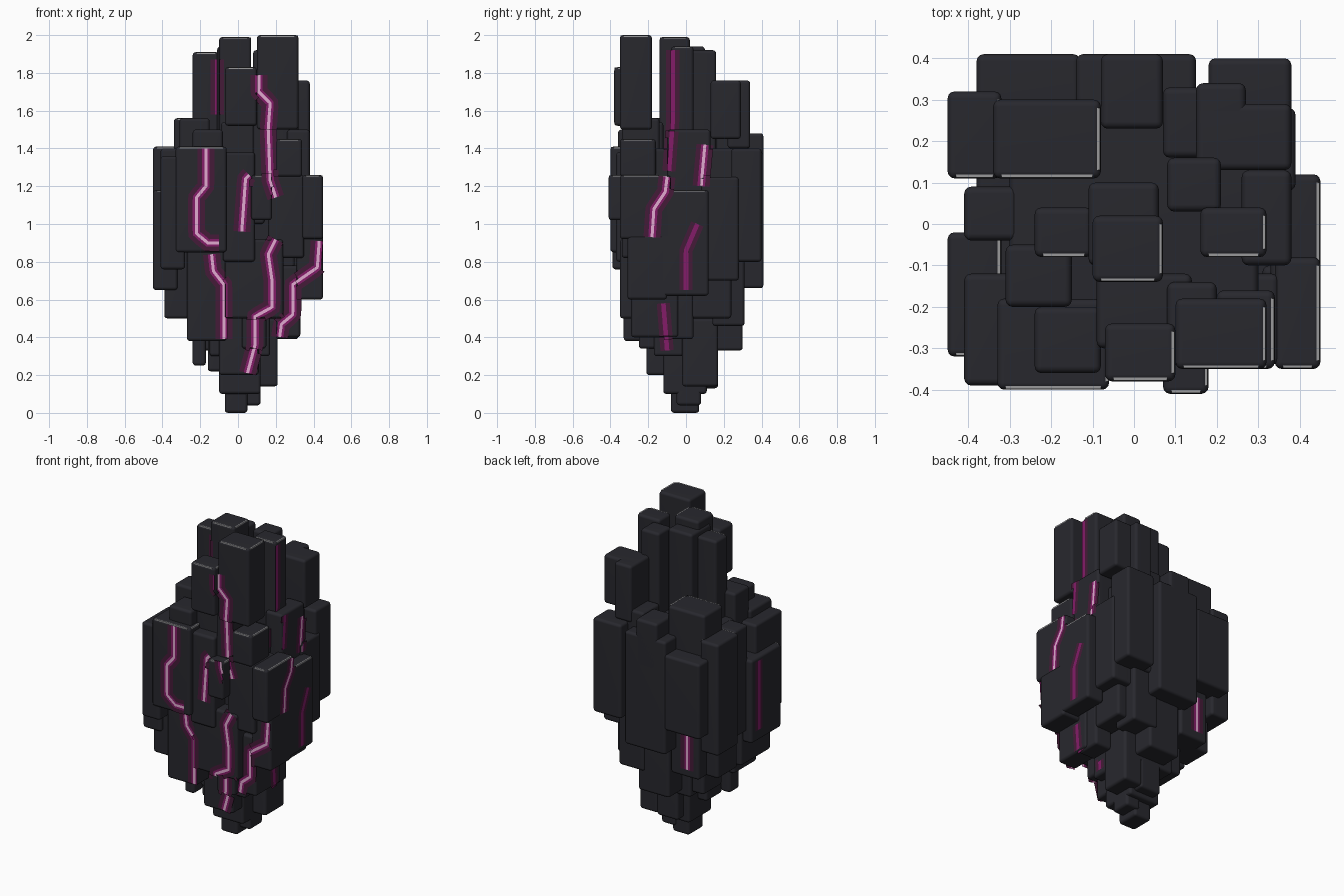
import bpy, bmesh, math
from mathutils import Vector

cube = bpy.data.objects.get("Cube")
if cube:
    bpy.data.objects.remove(cube, do_unlink=True)


def material(name, rgb):
    mat = bpy.data.materials.new(name)
    mat.use_nodes = True
    mat.diffuse_color = (*rgb, 1)
    mat.node_tree.nodes["Principled BSDF"].inputs["Base Color"].default_value = (*rgb, 1)
    return mat


stone = material("dark stone", (.021, .021, .027))
worn_edge = material("worn edge", (.32, .32, .33))
halo = material("dim purple halo", (.06, .011, .04))
glow = material("magenta glow", (.23, .012, .14))
core = material("pale pink core", (.75, .4, .63))
solids = []


def add_object(name, bm, mats):
    mesh = bpy.data.meshes.new(name)
    bm.to_mesh(mesh)
    bm.free()
    for mat in mats:
        mesh.materials.append(mat)
    obj = bpy.data.objects.new(name, mesh)
    bpy.context.collection.objects.link(obj)
    return obj


def box_mesh(low, high):
    bm = bmesh.new()
    bmesh.ops.create_cube(bm, size=1)
    for v in bm.verts:
        v.co = [l + (c + .5) * (h - l) for c, l, h in zip(v.co, low, high)]
    return bm


def block(name, x0, x1, y0, y1, z0, z1, worn=False):
    """Rounded stone column; bounds are in hundredths of a unit."""
    low, high = Vector((x0, y0, z0)) / 100, Vector((x1, y1, z1)) / 100
    bm = box_mesh(low, high)
    bmesh.ops.bevel(bm, geom=bm.edges[:], offset=.017, segments=3,
                    profile=.5, affect='EDGES')
    obj = add_object(name, bm, [stone])
    solids.append((low, high))
    bpy.ops.object.select_all(action='DESELECT')
    obj.select_set(True)
    bpy.context.view_layer.objects.active = obj
    bpy.ops.object.shade_smooth_by_angle(angle=math.radians(50))
    obj.modifiers.new("flat panels", 'WEIGHTED_NORMAL').keep_sharp = True
    if worn:
        t, inset = .009, .02
        add_object(name + "_worn_front", box_mesh(
            (low.x + inset, low.y + .002, high.z - t), (high.x - inset, low.y + t, high.z - .002)), [worn_edge])
        add_object(name + "_worn_side", box_mesh(
            (high.x - t, low.y + inset, high.z - t), (high.x - .002, high.y - inset, high.z - .002)), [worn_edge])


def surface(axis, sign, u, z):
    """Outermost block face at a point seen along the given axis."""
    other = 1 - axis
    hits = [(high if sign > 0 else low)[axis] for low, high in solids
            if low[other] < u < high[other] and low.z < z < high.z]
    return max(hits, key=lambda d: d * sign) if hits else None


def vein(name, axis, sign, path, bright=True):
    """Thin ribbon in coloured bands lying on the blocks, path in hundredths."""
    corners = [Vector(p) / 100 for p in path]
    pts = []
    for a, b in zip(corners, corners[1:]):
        n = max(2, round((b - a).length / .02))
        pts += [a.lerp(b, i / n) for i in range(n)]
    pts.append(corners[-1])
    sides = []
    for i in range(len(pts)):
        d = (pts[min(i + 1, len(pts) - 1)] - pts[max(i - 1, 0)]).normalized()
        sides.append(Vector((-d.y, d.x)))
    edges = (-.045, -.02, -.008, .008, .02, .045) if bright else (-.035, -.012, .012, .035)
    bands = (0, 1, 2, 1, 0) if bright else (0, 1, 0)
    bm = bmesh.new()
    for i in range(len(pts) - 1):
        for k, band in enumerate(bands):
            quad = [pts[j] + sides[j] * edges[e]
                    for j, e in ((i, k), (i, k + 1), (i + 1, k + 1), (i + 1, k))]
            mid = sum(quad, Vector((0, 0))) / 4
            depth = surface(axis, sign, mid.x, mid.y)
            if depth is None:
                continue
            depth += sign * .003
            face = bm.faces.new([bm.verts.new((q.x, depth, q.y) if axis else (depth, q.x, q.y))
                                 for q in quad])
            face.material_index = band
            face.normal_update()
            if face.normal[axis] * sign < 0:
                face.normal_flip()
    add_object(name, bm, [halo, glow, core])


# Crown spires
block("front_spire", 10, 32, -35, -18, 150, 200, True)
block("front_step", -7, 10, -38, -24, 152, 183, True)
block("centre_spire", -10, 7, -14, 2, 110, 199, True)
block("centre_spire_back", -11, 6, -10, 10, 110, 194)
block("right_spire", -24, -10, -8, 4, 110, 191, True)
block("left_spire", 16, 32, -8, 4, 110, 194, True)
block("rear_spire", 8, 21, 3, 16, 110, 192)
block("left_shoulder", 26, 38, -10, 13, 108, 150)
block("rear_left_shoulder", 15, 38, 13, 29, 145, 176)
block("rear_left_shoulder_step", 15, 27, 22, 34, 140, 176)
block("rear_right_shoulder", -34, -8, 11, 30, 90, 156, True)
block("front_right_stub", -31, -15, -20, -5, 100, 156)
block("front_right_tower", -24, -8, -36, -20, 110, 150)
block("front_spire_root", 8, 20, -34, -14, 112, 156)
block("front_centre_root", -9, 14, -30, -12, 100, 154)

# Thick core that narrows downward
block("core_upper", -30, 30, -26, 28, 70, 140)
block("core_middle", -25, 25, -24, 26, 50, 100)
block("core_lower", -15, 17, -17, 17, 30, 70)
block("core_foot", -10, 12, -12, 11, 10, 45)
block("foot_tip", -7, 5, -8, 7, 0, 25)
block("foot_tip_left", 2, 12, -5, 8, 4, 30)

# Front plates
block("front_right_plate", -33, -6, -40, -18, 85, 141, True)
block("front_right_corner", -41, -28, -39, -12, 76, 136)
block("front_right_lower", -27, -6, -33, -10, 38, 88)
block("front_right_lower_side", -39, -24, -30, 0, 50, 90)
block("front_centre_plate", -8, 9, -37, -20, 80, 138)
block("front_centre_block", 7, 18, -41, -24, 102, 126, True)
block("front_left_upper", 20, 34, -35, -16, 125, 145, True)
block("front_left_plate", 16, 35, -34, -12, 82, 126)
block("front_centre_lower", -7, 24, -35, -14, 50, 92)
block("front_foot_plate", 2, 15, -25, -8, 34, 56)
block("front_foot_lower", -10, 11, -21, -4, 20, 52)
block("front_left_lower", 20, 33, -29, -4, 40, 78)
block("hanging_peg", -24, -17, -20, -10, 25, 52)
block("front_right_foot", -16, -6, -14, 2, 22, 50)

# Left flank
block("left_flank_front", 34, 45, -35, -8, 92, 126, True)
block("left_flank_rear", 33, 45, -14, 12, 62, 118, True)
block("left_flank_lower", 31, 45, -31, -10, 60, 94)
block("left_flank_back", 27, 39, 8, 28, 70, 125)
block("left_lower_column", 20, 32, -12, 4, 39, 68)
block("left_lower_back", 18, 32, 3, 24, 50, 90)
block("left_foot_column", 8, 21, -2, 17, 14, 50)

# Right flank
block("right_flank_front", -45, -32, -32, -2, 65, 118, True)
block("right_flank_middle", -41, -28, -4, 9, 72, 140)
block("right_flank_back", -45, -32, 11, 32, 70, 141, True)
block("right_lower_back", -38, -22, 2, 22, 50, 90)
block("right_foot_column", -23, -9, -4, 15, 33, 65)

# Back plates
block("back_left_plate", 18, 38, 24, 40, 80, 140)
block("back_centre_cap", -8, 7, 23, 41, 118, 148)
block("back_centre_plate", -14, 15, 20, 41, 66, 138)
block("back_left_inner", 7, 20, 16, 33, 80, 148)
block("back_right_plate", -38, -13, 24, 41, 82, 130)
block("back_right_lower", -30, -10, 14, 30, 50, 88)
block("back_left_lower", 8, 26, 14, 31, 46, 86)
block("back_centre_lower", -9, 13, 12, 30, 33, 72)
block("back_foot", -6, 9, 2, 17, 13, 42)

# Glowing veins on the front
FRONT, SIDE = 1, 0
vein("vein_right_plate", FRONT, -1, [(-17, 140), (-17, 120), (-22, 114), (-22, 95), (-16, 90), (-10, 90)])
vein("vein_right_lower", FRONT, -1, [(-14, 84), (-13, 75), (-7.5, 68), (-7.5, 39)])
vein("vein_centre", FRONT, -1, [(6, 126), (4, 124), (2, 96)])
vein("vein_spire", FRONT, -1, [(11, 179), (11, 170), (17, 164), (16, 150), (17, 123), (20, 114)])
vein("vein_lower", FRONT, -1, [(20, 92), (16, 84), (18, 70), (18, 56), (9, 51), (9, 36), (5, 21)])
vein("vein_left_corner", FRONT, -1, [(43, 91), (42, 77), (29, 68), (29, 52), (23, 47), (22, 40)])
vein("vein_right_spire", FRONT, -1, [(-11, 187), (-11, 158)], False)

# Glowing veins on the flanks and back
vein("vein_left_flank", SIDE, 1, [(-10, 125), (-11, 117), (-17, 108), (-18, 93)])
vein("vein_left_spire", SIDE, 1, [(-7, 192), (-7, 155), (-9, 128)], False)
vein("vein_left_shoulder", SIDE, 1, [(10, 142), (8, 120)])
vein("vein_left_rear", SIDE, 1, [(6, 100), (0, 86), (0, 65)], False)
vein("vein_left_foot", SIDE, 1, [(-12, 58), (-10, 33)], False)
vein("vein_right_flank", SIDE, -1, [(-9, 116), (-9, 72)], False)
vein("vein_back", FRONT, 1, [(-22, 78), (-22, 55)])
